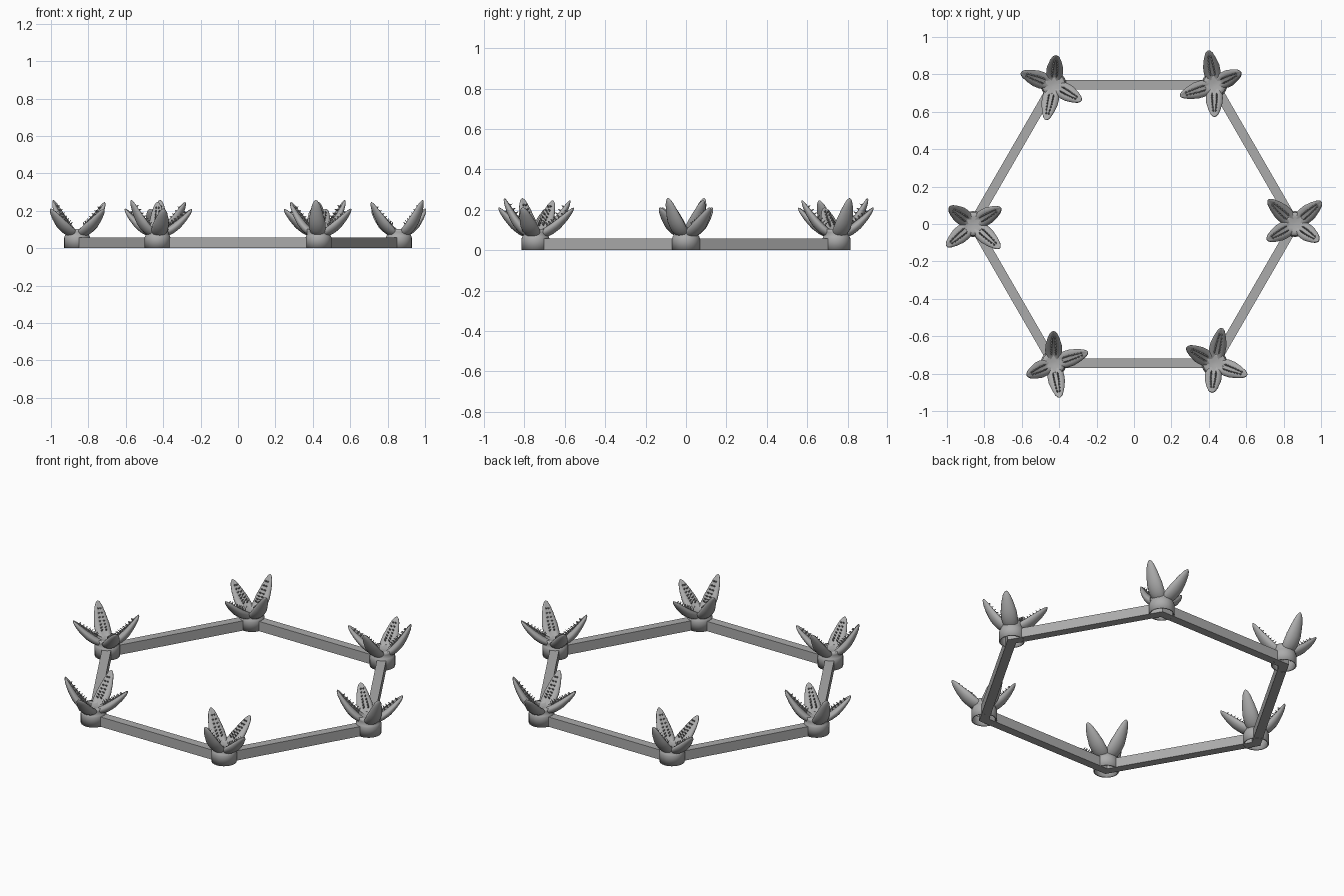
import bpy, bmesh
from math import sin, cos, pi, radians
from mathutils import Vector, Matrix

if "Cube" in bpy.data.objects:
    bpy.data.objects.remove(bpy.data.objects["Cube"])

R = 0.86                      # corner radius of the hexagonal frame

grey = bpy.data.materials.new("dark_grey")
grey.diffuse_color = (0.41, 0.41, 0.41, 1)
grey.use_nodes = True
grey.node_tree.nodes["Principled BSDF"].inputs["Base Color"].default_value = grey.diffuse_color


def finish(name, bm, smooth=True):
    bmesh.ops.recalc_face_normals(bm, faces=bm.faces)
    me = bpy.data.meshes.new(name)
    bm.to_mesh(me)
    bm.free()
    me.materials.append(grey)
    for p in me.polygons:
        p.use_smooth = smooth
    return me


def place(name, me, k=0):
    ob = bpy.data.objects.new(name, me)
    bpy.context.collection.objects.link(ob)
    ob.rotation_euler = (0, 0, k * pi / 3)
    return ob


def bridge(bm, a, b):
    n = len(a)
    for i in range(n):
        bm.faces.new((a[i], a[(i + 1) % n], b[(i + 1) % n], b[i]))


# Hexagonal frame: one mitred rectangular ring
bm = bmesh.new()
loops = []
for apothem, z in ((0.77, 0), (0.77, 0.058), (0.72, 0.058), (0.72, 0)):
    r = apothem / cos(pi / 6)
    loops.append([bm.verts.new((r * cos(i * pi / 3), r * sin(i * pi / 3), z)) for i in range(6)])
for i in range(4):
    bridge(bm, loops[i], loops[(i + 1) % 4])
place("hexagon_frame", finish("hexagon_frame", bm, False))

# Corner cup: hollow socket, open below, blending into the flower centre
bm = bmesh.new()
loops = []
for r, z in ((0.062, 0.055), (0.062, 0), (0.069, 0), (0.069, 0.058), (0.066, 0.066),
             (0.061, 0.075), (0.062, 0.088), (0.062, 0.104), (0.038, 0.1), (0.012, 0.095)):
    loops.append([bm.verts.new((R + r * cos(i * pi / 16), r * sin(i * pi / 16), z)) for i in range(32)])
for a, b in zip(loops, loops[1:]):
    bridge(bm, a, b)
bm.faces.new(loops[-1])
cup = finish("corner_cup", bm)


# Claw arm: leaf-shaped loft along a curve, grooved on the inner face
def arm(bm, teeth, angle, length, height):
    p0, p1, p2 = Vector((0.012, 0, 0.082)), Vector((0.07, 0, 0.085)), Vector((length, 0, height))
    rot = Matrix.Translation((R, 0, 0)) @ Matrix.Rotation(radians(angle), 4, 'Z')
    side = Vector((0, 1, 0))

    def frame(t):
        p = p0 * (1 - t) ** 2 + p1 * 2 * t * (1 - t) + p2 * t * t
        d = ((p1 - p0) * (1 - t) + (p2 - p1) * t).normalized()
        return p, Vector((-d.z, 0, d.x))

    def width(t):
        keys = ((0, .034), (.2, .040), (.4, .045), (.6, .044), (.8, .033), (.92, .022), (.98, .012), (1, .003))
        for (a, wa), (b, wb) in zip(keys, keys[1:]):
            if t <= b:
                return wa + (wb - wa) * (t - a) / (b - a)
        return keys[-1][1]

    n, rings = 16, []
    for t in (0, .1, .2, .3, .4, .5, .6, .7, .8, .87, .92, .96, .985, 1):
        p, nor = frame(t)
        w = width(t)
        ring = []
        for i in range(n):
            a = 2 * pi * i / n
            h = sin(a) * w * (0.4 if sin(a) > 0 else 0.68)
            if i == n // 4:
                h -= 0.25 * w
            ring.append(bm.verts.new(rot @ (p + side * (w * cos(a)) + nor * h)))
        rings.append(ring)
    for a, b in zip(rings, rings[1:]):
        bridge(bm, a, b)
    bm.faces.new(rings[0])
    bm.faces.new(rings[-1])

    # Two rows of small spikes along the groove
    for s in (-1, 1):
        for j in range(7):
            t = 0.42 + 0.077 * j
            p, nor = frame(t)
            w = width(t)
            base = rot @ (p + side * (s * w * 0.3) + nor * (w * 0.3))
            direction = (rot.to_3x3() @ (nor - side * s * 0.1)).normalized()
            q = direction.to_track_quat('Z', 'Y').to_matrix().to_4x4()
            size = 0.029 - 0.012 * j / 6
            bmesh.ops.create_cone(teeth, cap_ends=True, segments=7, radius1=0.0055, radius2=0.001,
                                  depth=size, matrix=Matrix.Translation(base + direction * size * 0.35) @ q)


bm, teeth = bmesh.new(), bmesh.new()
for spec in ((40, 0.185, 0.211), (-35, 0.155, 0.257), (210, 0.170, 0.246), (138, 0.192, 0.210)):
    arm(bm, teeth, *spec)
claws = finish("claw_arms", bm)
spikes = finish("claw_spikes", teeth)

# Repeat the cluster at all six corners
for k in range(6):
    place(f"corner_cup_{k}", cup, k)
    place(f"claw_arms_{k}", claws, k)
    place(f"claw_spikes_{k}", spikes, k)
